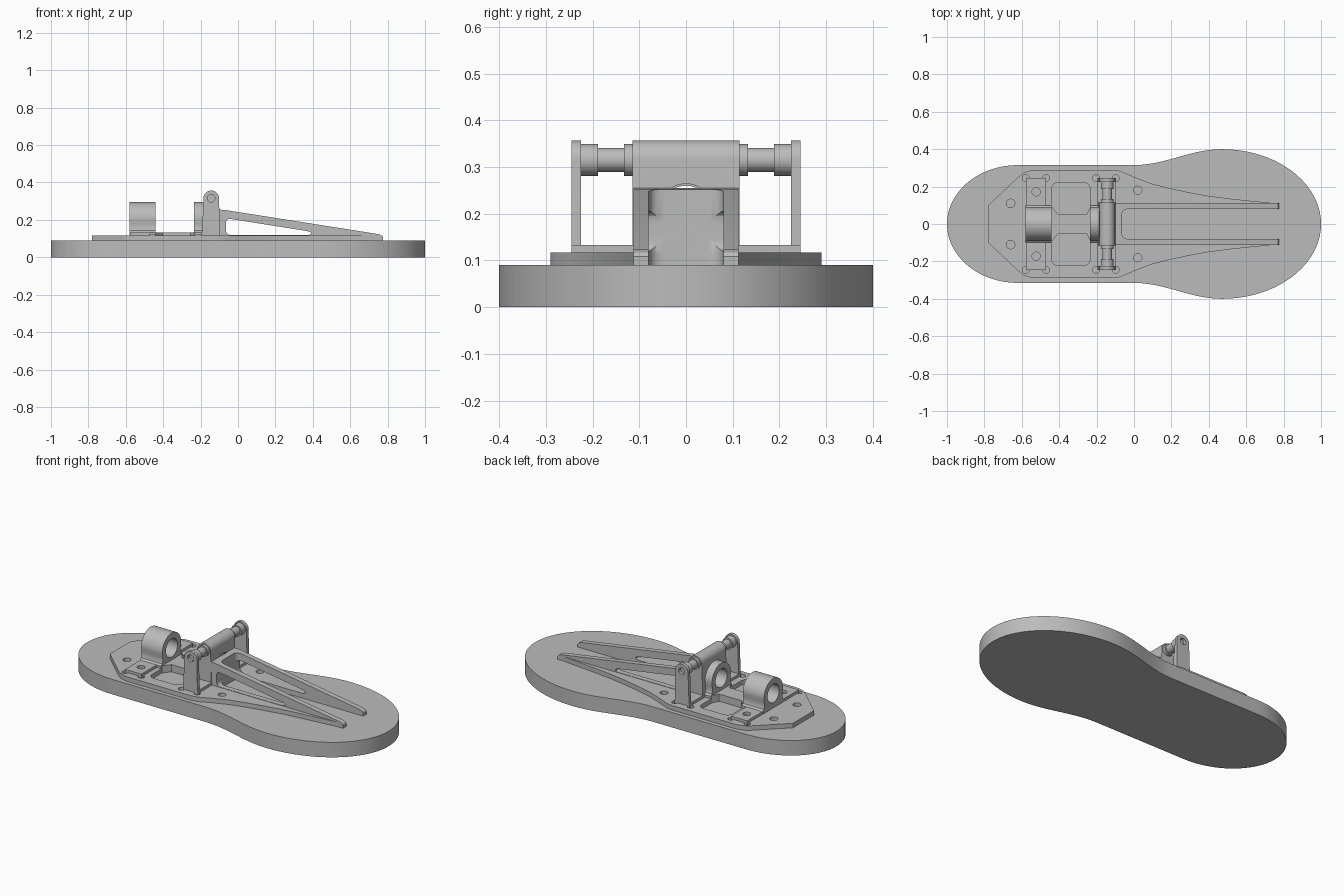
import bpy, bmesh, math
from math import sin, cos, pi, sqrt
from mathutils import Vector

cube = bpy.data.objects.get("Cube")
if cube:
    bpy.data.objects.remove(cube, do_unlink=True)

grey = bpy.data.materials.new("plain grey")
grey.use_nodes = True
COLOUR = (0.5, 0.5, 0.5, 1)
grey.diffuse_color = COLOUR
grey.node_tree.nodes["Principled BSDF"].inputs["Base Color"].default_value = COLOUR

SOLE, PLATE, PAD = 0.09, 0.117, 0.133   # top heights of the stacked layers


def prism(name, pts, axis, lo, hi):
    """Extrude a 2D outline along an axis; pts are (x,y), (x,z) or (y,z)."""
    place = {"z": lambda a, b, c: (a, b, c),
             "y": lambda a, b, c: (a, c, b),
             "x": lambda a, b, c: (c, a, b)}[axis]
    bm = bmesh.new()
    face = bm.faces.new([bm.verts.new(place(a, b, lo)) for a, b in pts])
    res = bmesh.ops.extrude_face_region(bm, geom=[face])
    moved = [v for v in res["geom"] if isinstance(v, bmesh.types.BMVert)]
    bmesh.ops.translate(bm, verts=moved, vec=place(0, 0, hi - lo))
    bmesh.ops.recalc_face_normals(bm, faces=bm.faces)
    mesh = bpy.data.meshes.new(name)
    bm.to_mesh(mesh)
    bm.free()
    mesh.materials.append(grey)
    obj = bpy.data.objects.new(name, mesh)
    bpy.context.collection.objects.link(obj)
    return obj


def circle(a, b, r, n=40):
    return [(a + r * cos(2 * pi * i / n), b + r * sin(2 * pi * i / n)) for i in range(n)]


def rect(a0, a1, b0, b1):
    return [(a0, b0), (a1, b0), (a1, b1), (a0, b1)]


def rounded(pts, r, n=6):
    """Round every corner of an outline with a small quadratic curve."""
    out = []
    for i, p in enumerate(pts):
        p = Vector(p)
        u, v = Vector(pts[i - 1]) - p, Vector(pts[(i + 1) % len(pts)]) - p
        a = p + u.normalized() * min(r, u.length * 0.45)
        b = p + v.normalized() * min(r, v.length * 0.45)
        for k in range(n + 1):
            t = k / n
            out.append(tuple(a * (1 - t) ** 2 + p * 2 * t * (1 - t) + b * t * t))
    return out


def mirrored(half):
    """Close a +y half outline with its mirror image."""
    return half + [(x, -y) for x, y in reversed(half) if abs(y) > 1e-5]


def activate(obj):
    bpy.ops.object.select_all(action="DESELECT")
    obj.select_set(True)
    bpy.context.view_layer.objects.active = obj


def cut(obj, *cutters):
    for c in cutters:
        c.hide_render = True
        mod = obj.modifiers.new("cut", "BOOLEAN")
        mod.operation, mod.solver, mod.object = "DIFFERENCE", "EXACT", c
        activate(obj)
        bpy.ops.object.modifier_apply(modifier=mod.name)
        bpy.data.objects.remove(c, do_unlink=True)


def slot():
    """Cutter for the long open slot between the ribs."""
    return prism("slot_cutter", rounded(rect(-0.065, 1.2, -0.08, 0.08), 0.035), "z", 0.05, 0.4)


# Sole: elliptical heel, straight waist, flared ball and elliptical toe
half = [(-0.62 - 0.38 * cos(i * pi / 32), 0.315 * sin(i * pi / 32)) for i in range(17)]
half += [(0.47 * i / 12, 0.315 + 0.0425 * (1 - cos(pi * i / 12))) for i in range(12)]
half += [(0.47 + 0.53 * sin(i * pi / 40), 0.4 * cos(i * pi / 40)) for i in range(20)]
half.append((1, 0))
prism("sole", mirrored(half), "z", 0, SOLE)

# Mounting plate with windows, screw holes and corner reliefs
half = [(-0.78, 0.1), (-0.62, 0.25), (-0.59, 0.274), (-0.55, 0.288), (-0.52, 0.29),
        (-0.11, 0.29), (-0.07, 0.283), (0, 0.252), (0.09, 0.217), (0.19, 0.191),
        (0.3, 0.168), (0.4, 0.15), (0.51, 0.136), (0.63, 0.123), (0.74, 0.112)]
plate = prism("mounting_plate", mirrored(half), "z", SOLE, PLATE)
window = rounded(rect(-0.44, -0.235, -0.222, 0.222), 0.04)
cut(plate, slot(), prism("window_cutter", window, "z", 0.05, 0.4))
holes = [(-0.66, 0.11, 0.023), (0.02, 0.18, 0.022)]
holes += [(x, 0.245, 0.018) for x in (-0.578, -0.47, -0.203, -0.098)]
for x, y, r in holes:
    for side in (1, -1):
        cut(plate, prism("hole_cutter", circle(x, side * y, r, 24), "z", 0.05, 0.4))

# Flared bridge across the plate window
half = [(-0.445, 0.1), (-0.405, 0.05), (-0.255, 0.05), (-0.23, 0.1)]
prism("bridge", mirrored(half), "z", SOLE, PAD)

# Rear clamp: base pad, filleted support and bored barrel along x
AXIS, BARREL, BORE = 0.205, 0.09, 0.055
pad = prism("rear_clamp_base", rect(-0.578, -0.47, -0.245, 0.245), "z", SOLE + 0.005, PAD)
for side in (1, -1):
    cut(pad, prism("hole_cutter", circle(-0.523, side * 0.172, 0.022, 24), "z", 0.05, 0.4))


def barrel(name, x0, x1):
    flare = [(0.1, 0.118), (0.1, PAD), (0.089, 0.142), (0.084, 0.16), (0.086, 0.18)]
    outline = flare + [(BARREL * cos(a * pi / 32), AXIS + BARREL * sin(a * pi / 32))
                       for a in range(0, 33)]
    outline += [(-a, b) for a, b in reversed(flare)]
    obj = prism(name, outline, "x", x0, x1)
    cut(obj, prism("bore_cutter", circle(0, AXIS, BORE), "x", x0 - 0.05, x1 + 0.05))


barrel("rear_clamp_barrel", -0.58, -0.44)
barrel("front_clamp_barrel", -0.235, -0.188)

# Hinge bracket: pad, centre block and two outer ears share one profile
PIN_X, PIN_Z, TOP_R = -0.143, 0.315, 0.042
profile = [(-0.192, PLATE), (-0.098, PLATE)]
profile += [(PIN_X + TOP_R * cos(i * pi / 20), PIN_Z + TOP_R * sin(i * pi / 20)) for i in range(21)]
prism("hinge_base", rect(-0.195, -0.095, -0.245, 0.245), "z", SOLE + 0.005, PAD)
block = prism("hinge_block", profile, "y", -0.115, 0.115)
cut(block, prism("bore_cutter", circle(0, AXIS, BORE + 0.004), "x", -0.3, 0))

for side, label in ((1, "back"), (-1, "front")):
    def along(name, outline, y0, y1):
        return prism(name + "_" + label, outline, "y", *sorted((side * y0, side * y1)))

    ear = along("hinge_ear", profile, 0.225, 0.245)
    cut(ear, along("pin_hole_cutter", circle(PIN_X, PIN_Z, 0.02, 24), 0.2, 0.3))
    # Stepped pin between the block and the ear
    for name, r, y0, y1 in (("pin_inner_collar", 0.034, 0.115, 0.133),
                            ("pin_shaft", 0.026, 0.13, 0.195),
                            ("pin_outer_collar", 0.034, 0.188, 0.226)):
        along(name, circle(PIN_X, PIN_Z, r, 32), y0, y1)

# Sloped ribs joined by a cross wall, with a rounded wedge window through both
side_profile = [(-0.1, SOLE), (0.775, SOLE), (0.775, 0.108), (0.768, 0.117),
                (0.75, 0.124), (-0.07, 0.253), (-0.1, 0.255)]
ribs = prism("ribs", side_profile, "y", -0.112, 0.112)
wedge = [(-0.065, PLATE + 0.002), (0.39, PLATE + 0.002), (0.39, 0.137), (-0.065, 0.209)]
cut(ribs, slot(), prism("wedge_cutter", rounded(wedge, 0.03), "y", -0.2, 0.2))

# Smooth the curved walls and keep the machined edges sharp
for obj in bpy.context.collection.objects:
    if obj.type == "MESH" and grey.name in obj.data.materials:
        activate(obj)
        bpy.ops.object.shade_smooth_by_angle(angle=math.radians(30))
